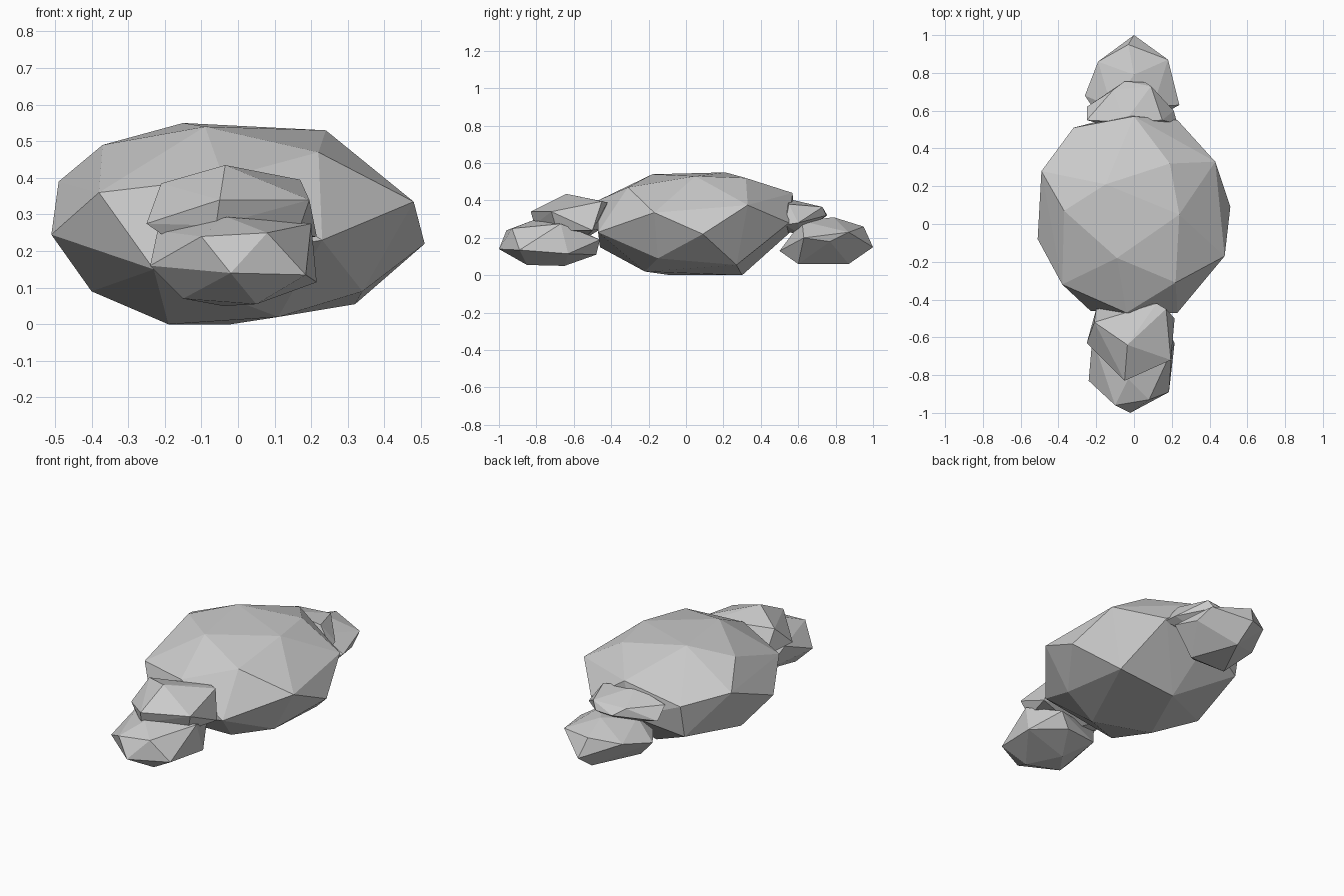
import bpy
import bmesh


def rock(name, points):
    """Flat-faced boulder: the convex hull of a few corner points."""
    bm = bmesh.new()
    for p in points:
        bm.verts.new(p)
    hull = bmesh.ops.convex_hull(bm, input=bm.verts)
    loose = {g for g in hull["geom_interior"] + hull["geom_unused"]
             if isinstance(g, bmesh.types.BMVert)}
    bmesh.ops.delete(bm, geom=list(loose), context='VERTS')
    bmesh.ops.recalc_face_normals(bm, faces=bm.faces)
    mesh = bpy.data.meshes.new(name)
    bm.to_mesh(mesh)
    bm.free()
    obj = bpy.data.objects.new(name, mesh)
    bpy.context.collection.objects.link(obj)
    return obj


# Large central boulder: crown, widest belt, underside
crown = [(-.15, .21, .55), (-.09, -.18, .54), (.24, .05, .53), (.19, .32, .52),
         (-.37, .07, .49), (.22, -.31, .47), (0, .57, .44), (-.04, -.47, .40)]
belt = [(-.49, .28, .39), (-.38, -.32, .36), (-.32, .51, .35), (.43, .33, .375),
        (.48, -.17, .335), (.51, .09, .22), (.23, .55, .28), (.23, -.47, .23),
        (-.23, -.46, .15), (-.51, -.08, .245), (-.05, .58, .25)]
base = [(.32, .27, .055), (.34, -.15, .09), (.11, -.22, .02), (-.02, .30, 0),
        (-.19, -.08, 0), (-.40, .06, .09), (-.32, .47, .16)]
rock("large_boulder", crown + belt + base)

# Low stone at the front end
rock("front_low_stone", [
    (-.02, -1, .14), (-.10, -.96, .24), (.08, -.93, .25), (.185, -.89, .135),
    (.215, -.63, .115), (.20, -.67, .275), (-.24, -.83, .16), (-.22, -.60, .255),
    (-.03, -.82, .293), (.05, -.85, .055), (-.15, -.80, .07), (-.04, -.65, .05),
    (-.16, -.53, .13), (.06, -.48, .11), (.12, -.46, .19)])

# Low stone at the back end
rock("back_low_stone", [
    (0, 1, .15), (-.03, .95, .26), (.18, .87, .23), (.20, .77, .18),
    (.24, .63, .20), (-.19, .86, .23), (-.26, .68, .19), (0, .79, .31),
    (0, .87, .06), (.10, .60, .06), (-.13, .60, .06), (0, .50, .13),
    (-.18, .56, .20), (.10, .62, .29), (-.12, .62, .28)])

# Stone wedged between the boulder and the front end stone
rock("front_upper_stone", [
    (-.035, -.64, .435), (-.05, -.83, .34), (.195, -.72, .34), (-.25, -.63, .275),
    (-.21, -.52, .385), (.17, -.45, .395), (.215, -.50, .24), (.12, -.42, .39),
    (-.20, -.45, .25), (-.06, -.81, .27), (.16, -.69, .24), (-.20, -.66, .24),
    (-.05, -.55, .19)])

# Stone wedged between the boulder and the back end stone
rock("back_upper_stone", [
    (-.11, .71, .36), (.09, .73, .365), (-.05, .755, .32), (.06, .75, .32),
    (-.25, .62, .29), (-.25, .55, .36), (.21, .60, .28), (.23, .53, .27),
    (.15, .55, .38), (-.05, .54, .41), (0, .61, .22), (0, .48, .24)])
